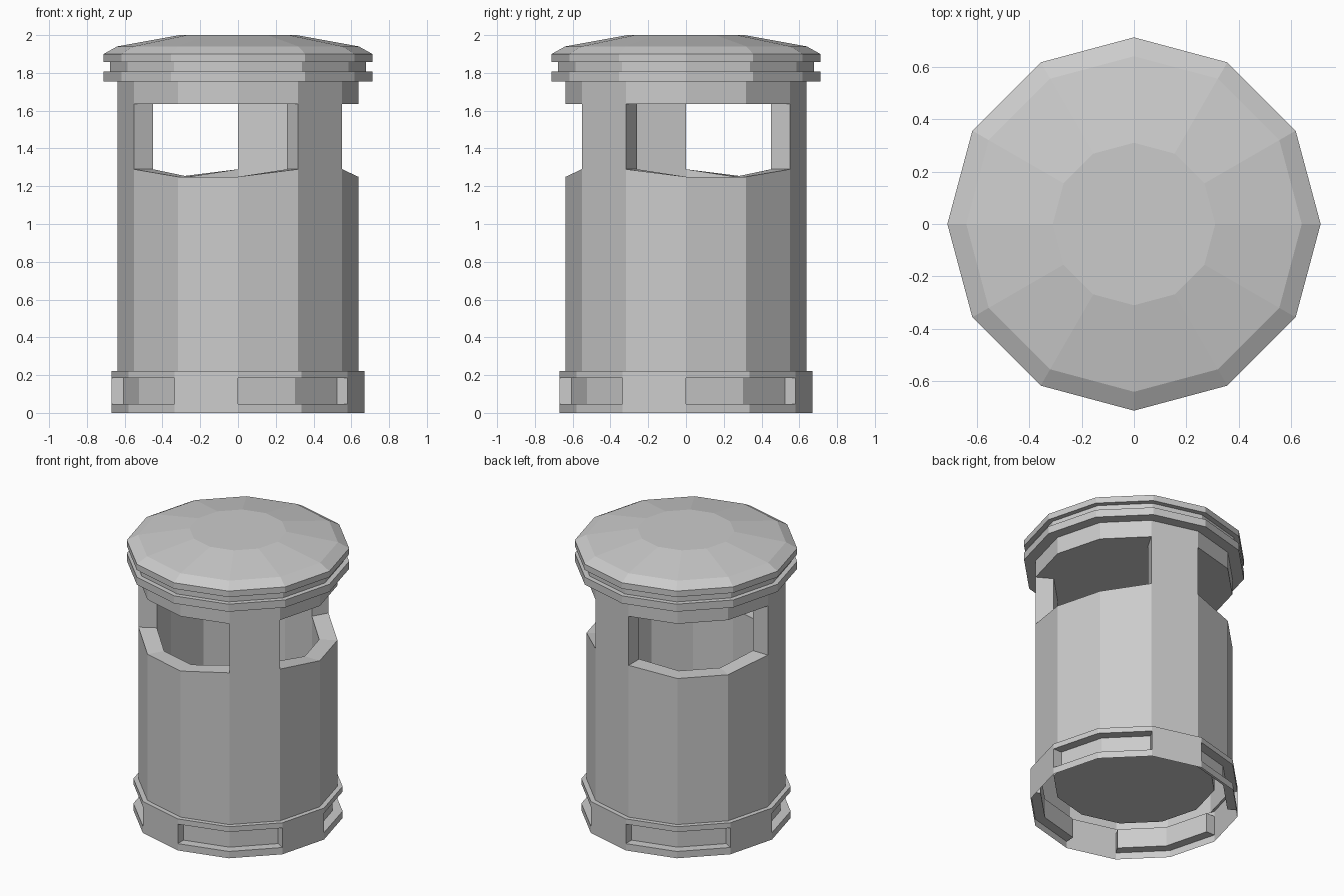
import bpy, bmesh
from math import sin, cos, radians

if "Cube" in bpy.data.objects:
    bpy.data.objects.remove(bpy.data.objects["Cube"])

N = 12


def pt(j, r, z):
    a = radians(30 * j)
    return (r * cos(a), r * sin(a), z)


def build(name, faces):
    """Make a flat-shaded object from a list of polygons."""
    bm = bmesh.new()
    for f in faces:
        bm.faces.new([bm.verts.new(p) for p in f])
    bmesh.ops.remove_doubles(bm, verts=bm.verts, dist=0.0005)
    bmesh.ops.recalc_face_normals(bm, faces=bm.faces)
    me = bpy.data.meshes.new(name)
    bm.to_mesh(me)
    bm.free()
    ob = bpy.data.objects.new(name, me)
    bpy.context.collection.objects.link(ob)
    return ob


def strip(k, prof_a, prof_b=None):
    """Faces of one 30 degree sector; the profile may differ at each edge."""
    prof_b = prof_b or prof_a
    return [[pt(k, *prof_a[i]), pt(k + 1, *prof_b[i]),
             pt(k + 1, *prof_b[i + 1]), pt(k, *prof_a[i + 1])]
            for i in range(len(prof_a) - 1)]


def disc(r, z):
    return [pt(j, r, z) for j in range(N)]


RO, RI, TOP, FLOOR = 0.637, 0.52, 1.635, 0.18

# Domed lid with two flanges and the collar under it
lid = [(RO, TOP), (RO, 1.755), (0.712, 1.755), (0.712, 1.808), (0.677, 1.808),
       (0.677, 1.858), (0.712, 1.858), (0.712, 1.90), (0.64, 1.94), (0.31, 2.0)]
faces = [disc(RO, TOP), disc(0.31, 2.0)]
for k in range(N):
    faces += strip(k, lid)
build("lid", faces)

# Hollow body: low wall all round, three pillars between the openings
def rim(j):
    return 1.29 if j % 4 in (2, 3) else 1.25


faces = [disc(RI, FLOOR)]
for k in range(N):
    a, b = rim(k), rim(k + 1)
    faces += strip(k, [(RO, 0.2), (RO, a)], [(RO, 0.2), (RO, b)])
    faces += strip(k, [(RI, FLOOR), (RI, a)], [(RI, FLOOR), (RI, b)])
    if k % 4 == 2:
        for r in (RO, RI):
            faces += strip(k, [(r, a), (r, TOP)], [(r, b), (r, TOP)])
        for j in (k, k + 1):
            faces.append([pt(j, RO, rim(j)), pt(j, RI, rim(j)),
                          pt(j, RI, TOP), pt(j, RO, TOP)])
    else:
        faces += strip(k, [(RO, a), (RI, a)], [(RO, b), (RI, b)])
build("body", faces)

# Base skirt with four recessed panels, two facets wide each
RB, RP, Z0, Z1, ZT = 0.67, 0.605, 0.048, 0.185, 0.222
faces = []
for k in range(N):
    if k % 3 < 2:
        faces += strip(k, [(RB, 0), (RB, Z0), (RP, Z0), (RP, Z1),
                           (RB, Z1), (RB, ZT), (RO, ZT)])
        j = k if k % 3 == 0 else k + 1
        faces.append([pt(j, RB, Z0), pt(j, RP, Z0), pt(j, RP, Z1), pt(j, RB, Z1)])
    else:
        faces += strip(k, [(RB, 0), (RB, Z0), (RB, Z1), (RB, ZT), (RO, ZT)])
build("base_skirt", faces)
